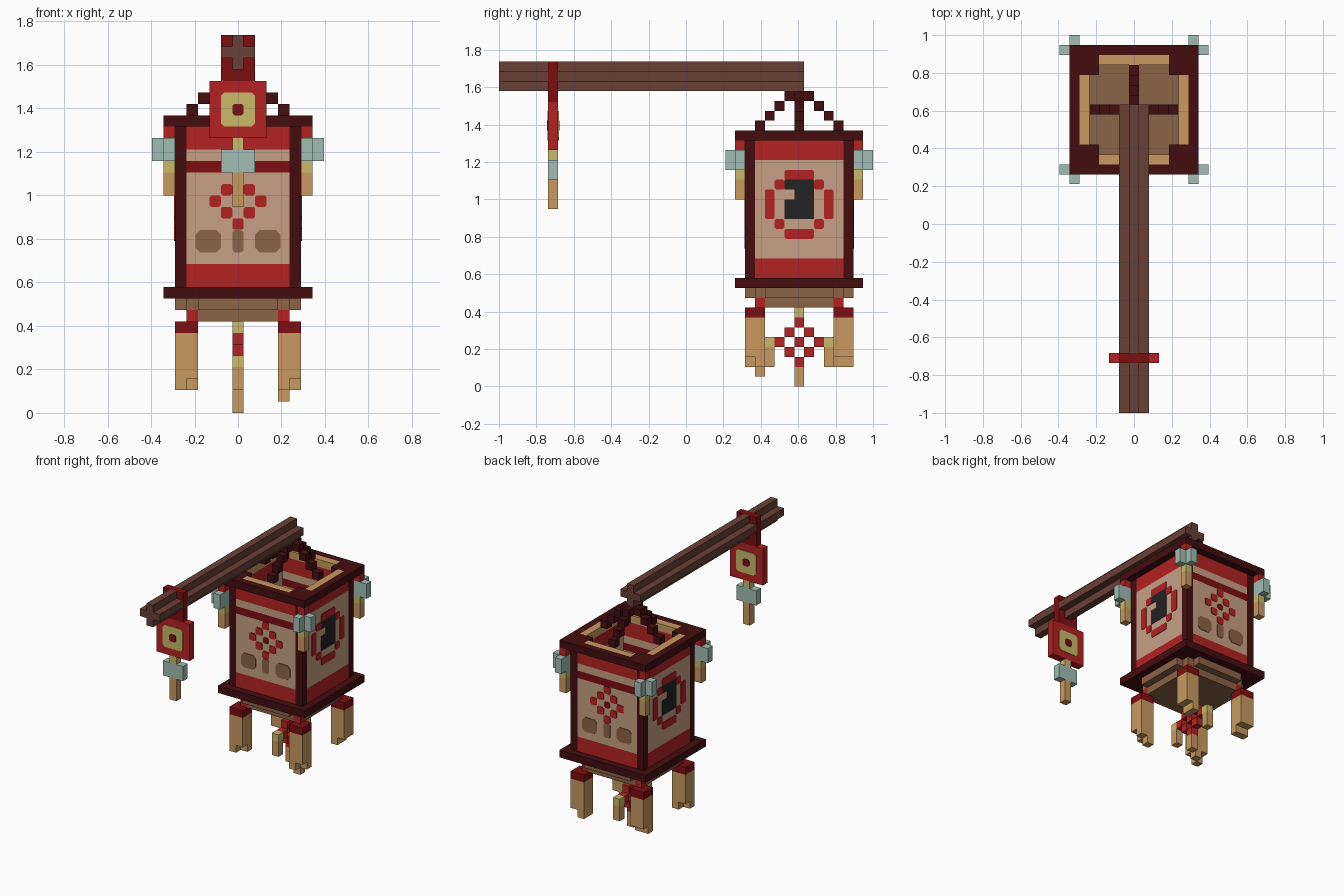
import bpy, bmesh
from mathutils import Vector

if "Cube" in bpy.data.objects:
    bpy.data.objects.remove(bpy.data.objects["Cube"])

V = 2 / 38      # one voxel
CY = 11.5       # lantern centre along y, in voxels


def material(name, rgb):
    m = bpy.data.materials.new(name)
    lin = [(c / 255 / 12.92) if c < 11 else ((c / 255 + 0.055) / 1.055) ** 2.4 for c in rgb]
    m.diffuse_color = (*lin, 1)
    m.use_nodes = True
    m.node_tree.nodes["Principled BSDF"].inputs["Base Color"].default_value = m.diffuse_color
    return m


FRAME = material("dark_lacquer", (68, 13, 15))
RED = material("bright_red", (180, 34, 34))
WINE = material("dark_red", (125, 14, 18))
PAPER = material("paper", (199, 160, 133))
BROWN = material("brown_wood", (140, 99, 71))
TAN = material("tan_thread", (200, 154, 96))
JADE = material("jade", (160, 190, 180))
GOLD = material("pale_gold", (200, 185, 106))
BEAM = material("beam_wood", (104, 65, 53))
INK = material("black_ink", (35, 35, 35))


def finish(name, bm, mat):
    bmesh.ops.recalc_face_normals(bm, faces=bm.faces)
    bmesh.ops.scale(bm, vec=(V, V, V), verts=bm.verts)
    me = bpy.data.meshes.new(name)
    bm.to_mesh(me)
    bm.free()
    me.materials.append(mat)
    bpy.context.collection.objects.link(bpy.data.objects.new(name, me))


def boxes(name, mat, *items, cy=CY):
    """Each item is x0, x1, y0, y1, z0, z1 in voxels, y measured from cy."""
    bm = bmesh.new()
    for x0, x1, y0, y1, z0, z1 in items:
        vs = bmesh.ops.create_cube(bm, size=1)["verts"]
        for v in vs:
            v.co = Vector(((x0 + x1) / 2 + v.co.x * (x1 - x0),
                           cy + (y0 + y1) / 2 + v.co.y * (y1 - y0),
                           (z0 + z1) / 2 + v.co.z * (z1 - z0)))
    finish(name, bm, mat)


def col(x, y, z0, z1):
    """One-voxel column centred on x, y."""
    return (x - .5, x + .5, y - .5, y + .5, z0, z1)


def plates(name, mat, origin, right, shapes, depth=.08):
    """Thin painted shapes (u, w, half width, half height, corner cut)."""
    bm = bmesh.new()
    r, up = Vector(right), Vector((0, 0, 1))
    n = r.cross(up)
    for u, w, a, b, c in shapes:
        pts = [(-a + c, -b), (a - c, -b), (a, -b + c), (a, b - c),
               (a - c, b), (-a + c, b), (-a, b - c), (-a, -b + c)]
        if c == 0:
            pts = pts[0::2]
        f = bm.faces.new([bm.verts.new(Vector(origin) + r * (u + p) + up * (w + q)) for p, q in pts])
        ex = bmesh.ops.extrude_face_region(bm, geom=[f])["geom"]
        bmesh.ops.translate(bm, vec=n * depth, verts=[g for g in ex if isinstance(g, bmesh.types.BMVert)])
    finish(name, bm, mat)


corners = [(sx, sy) for sx in (-1, 1) for sy in (-1, 1)]


def cross(y0, y1):
    return [(-.5, .5, y0, y1, 30, 33), (-1.5, -.5, y0, y1, 31, 32), (.5, 1.5, y0, y1, 31, 32)]


# beam with a red cord wrapped round it
boxes("beam", BEAM, *cross(-19, -14), *cross(-13, 12), cy=0)
boxes("cord_wrap", WINE, *cross(-14, -13), (-1.5, 1.5, -14, -13, 29, 30),
      (-1.5, -.5, -14, -13, 30, 31), (.5, 1.5, -14, -13, 30, 31),
      (-1.5, -.5, -14, -13, 32, 33), (.5, 1.5, -14, -13, 32, 33), cy=0)

# small charm hanging from the wrap
boxes("charm_tablet", RED, (-2.5, 2.5, -14, -13, 24, 29), cy=0)
boxes("charm_cord", GOLD, (-.5, .5, -14, -13, 23, 24), cy=0)
boxes("charm_jade", JADE, (-1.5, 1.5, -14, -13, 21, 23), cy=0)
boxes("charm_tassel", TAN, (-.5, .5, -14, -13, 18, 21), cy=0)
for side, y, r in (("front", -14, 1), ("back", -13, -1)):
    plates("charm_gold_" + side, GOLD, (0, y, 26.5), (r, 0, 0), [(0, 0, 1.5, 1.5, .3)])
    plates("charm_dot_" + side, WINE, (0, y, 26.5), (r, 0, 0), [(0, 0, .5, .5, .2)], .14)

# hanging chains in a cross
chain = [(-1.5, 1.5, -.5, .5, 29, 30), (-.5, .5, -1.5, -.5, 29, 30), (-.5, .5, .5, 1.5, 29, 30)]
for d in (2, 3, 4):
    for x, y in ((d, 0), (-d, 0), (0, d), (0, -d)):
        chain.append(col(x, y, 30 - d, 31 - d))
boxes("hanging_chains", FRAME, *chain)


def ring(o, i, z0, z1):
    return [(-o, o, -o, -i, z0, z1), (-o, o, i, o, z0, z1), (-o, -i, -i, i, z0, z1), (i, o, -i, i, z0, z1)]


# frame: top ring, bottom ring, posts and inner corner blocks
boxes("top_frame", FRAME, *ring(6.5, 5.5, 25, 26),
      *[c for sx, sy in corners for c in (col(4 * sx, 4 * sy, 25, 26), col(5 * sx, 4 * sy, 25, 26),
                                          col(4 * sx, 5 * sy, 25, 26), col(5 * sx, 5 * sy, 25, 26))])
boxes("bottom_frame", FRAME, *ring(6.5, 4.5, 10, 11), *[col(4 * sx, 4 * sy, 10, 11) for sx, sy in corners])
boxes("corner_posts", FRAME, *[col(5 * sx, 5 * sy, 11, 25) for sx, sy in corners])
boxes("inner_trim", TAN, *[b for s in (-5, 5) for b in
                           ((-3.5, 3.5, s - .5, s + .5, 25, 26), (s - .5, s + .5, -3.5, 3.5, 25, 26))])

# panels in coloured bands: front/back have an extra dark stripe
for s, fb, lr in ((-5, "front", "left"), (5, "back", "right")):
    def band_y(z0, z1): return (-4.5, 4.5, s - .5, s + .5, z0, z1)
    def band_x(z0, z1): return (s - .5, s + .5, -4.5, 4.5, z0, z1)
    boxes(fb + "_panel_red", RED, band_y(11, 13), band_y(23, 25))
    boxes(fb + "_panel_paper", PAPER, band_y(13, 21), band_y(22, 23))
    boxes(fb + "_panel_stripe", WINE, band_y(21, 22))
    boxes(lr + "_panel_red", RED, band_x(11, 13), band_x(23, 25))
    boxes(lr + "_panel_paper", PAPER, band_x(13, 23))

    # painted flower and vases on front and back
    o, r = (0, CY + 1.1 * s, 18.5), (-s / 5, 0, 0)
    petals = [(x, z) for x in range(-2, 3) for z in range(-2, 3)
              if abs(x) + abs(z) == 2]
    plates(fb + "_flower", RED, o, r, [(x, z, .5, .5, .15) for x, z in petals])
    plates(fb + "_flower_heart", WINE, o, r, [(0, 0, .4, .4, .15)])
    plates(fb + "_vases", BROWN, o, r, [(-2.6, -3.5, 1.1, .97, .4), (2.6, -3.5, 1.1, .97, .4),
                                        (0, -3.5, .5, .97, .2)])

    # painted ring and brush mark on the sides
    o, r = (1.1 * s, CY, 18.5), (0, s / 5, 0)
    plates(lr + "_painted_ring", RED, o, r,
           [(0, t * 3, 1.5, .5, .15) for t in (-1, 1)] + [(t * 3, 0, .5, 1.5, .15) for t in (-1, 1)]
           + [(2 * a, 2 * b, .5, .5, .15) for a, b in corners])
    plates(lr + "_brush_mark", INK, o, r, [(.5, .5, 1, 2, 0), (-1, 2, .5, .5, 0), (-1, -.5, .5, 1, 0)])

# stepped wooden base
boxes("base_upper", BROWN, (-5.5, 5.5, -3.5, 3.5, 9, 10), (-3.5, 3.5, -5.5, 5.5, 9, 10),
      (-4.5, 4.5, -4.5, 4.5, 9, 10))
boxes("base_lower", BROWN, (-4.5, 4.5, -3.5, 3.5, 8, 9), (-3.5, 3.5, -4.5, 4.5, 8, 9))

# jade pendants under the top frame corners
at = [(6 * sx, 6 * sy) for sx, sy in corners]
boxes("pendant_cords", RED, *[col(x, y, 24, 25) for x, y in at])
boxes("pendant_jade", JADE, *[col(x + a * x / 6, y + b * y / 6, 22, 24)
                              for x, y in at for a, b in ((0, 0), (1, 0), (0, 1))])
boxes("pendant_beads", GOLD, *[col(x, y, 21, 22) for x, y in at])
boxes("pendant_tassels", TAN, *[col(x, y, 19, 21) for x, y in at])

# thick corner tassels with uneven strands: inner, side, side, outer ends
ends = {(-1, -1): (2, 3, 3, 2), (1, -1): (1, 2, 2, 3), (-1, 1): (2, 2, 3, 3), (1, 1): (2, 3, 2, 3)}
boxes("tassel_cords", RED, *[col(4 * sx, 4 * sy, 8, 9) for sx, sy in corners])
cells = ((4, 4), (5, 4), (4, 5), (5, 5))
boxes("tassel_caps", WINE, *[col(a * sx, b * sy, 7, 8) for sx, sy in corners for a, b in cells])
boxes("tassel_strands", TAN, *[col(a * sx, b * sy, z, 7) for (sx, sy), e in ends.items()
                               for (a, b), z in zip(cells, e)])

# central knot with three small tassels
boxes("knot_beads", GOLD, col(0, 0, 7, 8), col(0, -3, 4, 5), col(0, 3, 4, 5))
boxes("knot", RED, *[col(0, y, z + 4, z + 5) for y in range(-2, 3) for z in range(-2, 3)
                     if abs(y) + abs(z) in (0, 2)])
boxes("knot_tassels", TAN, col(0, 0, 0, 2), col(0, -3, 2, 4), col(0, 3, 2, 4))
